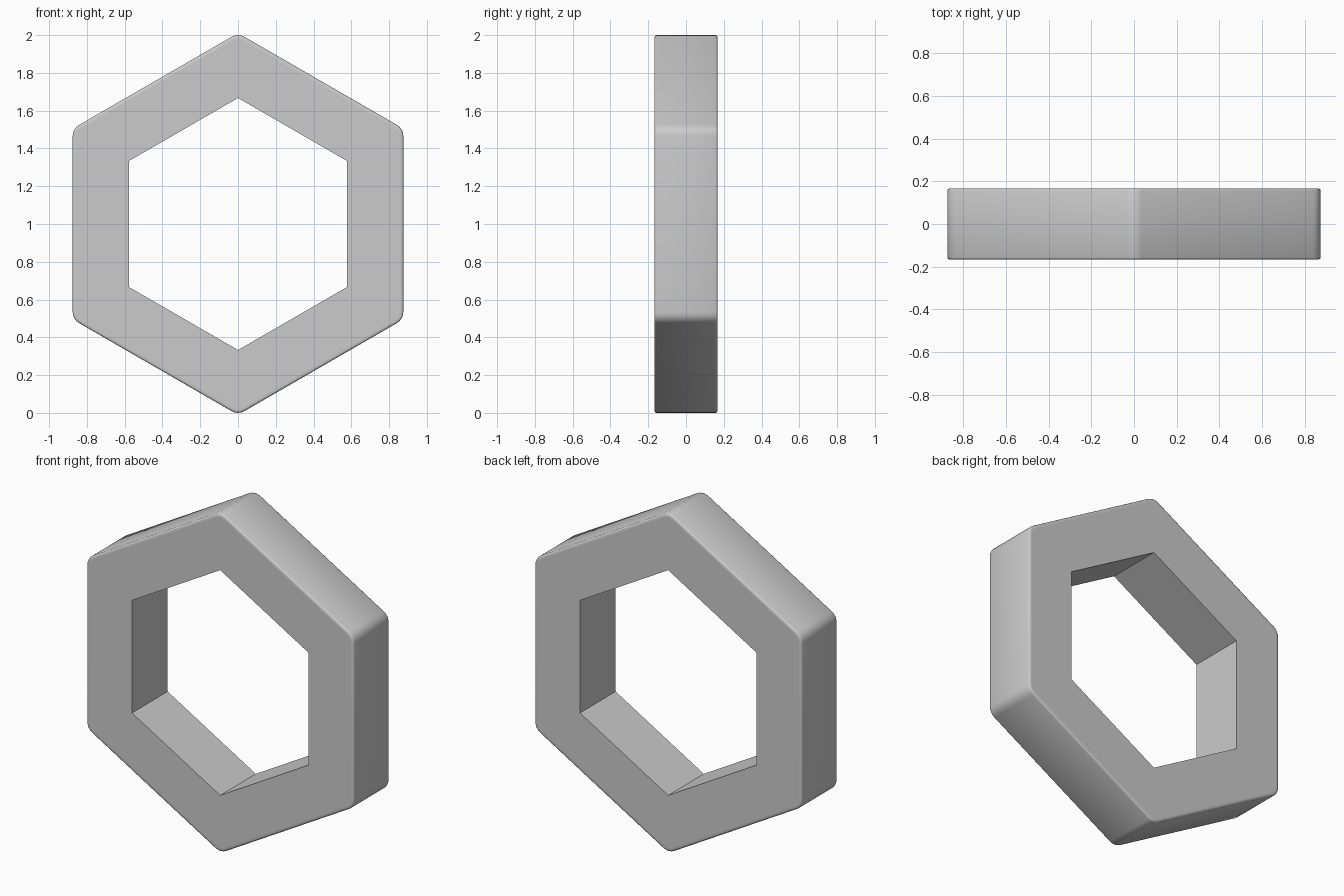
import bpy, bmesh
from math import sin, cos, pi, radians, sqrt

if "Cube" in bpy.data.objects:
    bpy.data.objects.remove(bpy.data.objects["Cube"])

HALF = 0.1667       # half thickness
APOTHEM = 0.875     # centre to outer flat
HOLE = 0.667        # centre to hole corner
ROUND = 0.067       # outer corner radius
RIM = 0.01          # small rim rounding
STEPS = 4           # segments per rounded corner

bm = bmesh.new()


def outer_loop(inset, y):
    """Rounded hexagon, pointing up; returns six lists of corner vertices."""
    centre_r = (APOTHEM - ROUND) * 2 / sqrt(3)
    corners = []
    for k in range(6):
        a = pi / 2 + k * pi / 3
        arc = []
        for i in range(STEPS + 1):
            t = a + (i / STEPS - 0.5) * pi / 3
            r = ROUND - inset
            arc.append(bm.verts.new((centre_r * cos(a) + r * cos(t), y,
                                     1 + centre_r * sin(a) + r * sin(t))))
        corners.append(arc)
    return corners


def hole_loop(y):
    return [bm.verts.new((HOLE * cos(pi / 2 + k * pi / 3), y,
                          1 + HOLE * sin(pi / 2 + k * pi / 3))) for k in range(6)]


def bridge(a, b):
    n = len(a)
    for i in range(n):
        j = (i + 1) % n
        bm.faces.new((a[i], a[j], b[j], b[i]))


# Outer wall with softly rounded rims
profile = [(0.022, -HALF)]
q = RIM * (1 - cos(pi / 4))
profile += [(RIM, -HALF), (q, -HALF + q), (0, -HALF + RIM)]
profile += [(d, -y) for d, y in reversed(profile)]
rings = [outer_loop(d, y) for d, y in profile]
flat = [[v for arc in ring for v in arc] for ring in rings]
for a, b in zip(flat, flat[1:]):
    bridge(a, b)

# Hexagonal hole with crisp edges
holes = [hole_loop(-HALF), hole_loop(HALF)]
bridge(*holes)

# Flat front and back faces
for hole, ring in ((holes[0], rings[0]), (holes[1], rings[-1])):
    for k in range(6):
        n = (k + 1) % 6
        for p, r in zip(ring[k], ring[k][1:]):
            bm.faces.new((hole[k], p, r))
        bm.faces.new((hole[k], ring[k][-1], ring[n][0], hole[n]))

bmesh.ops.recalc_face_normals(bm, faces=bm.faces[:])
mesh = bpy.data.meshes.new("hexagonal_ring")
bm.to_mesh(mesh)
bm.free()
obj = bpy.data.objects.new("hexagonal_ring", mesh)
bpy.context.collection.objects.link(obj)
bpy.context.view_layer.objects.active = obj
obj.select_set(True)
bpy.ops.object.shade_smooth_by_angle(angle=radians(50))
